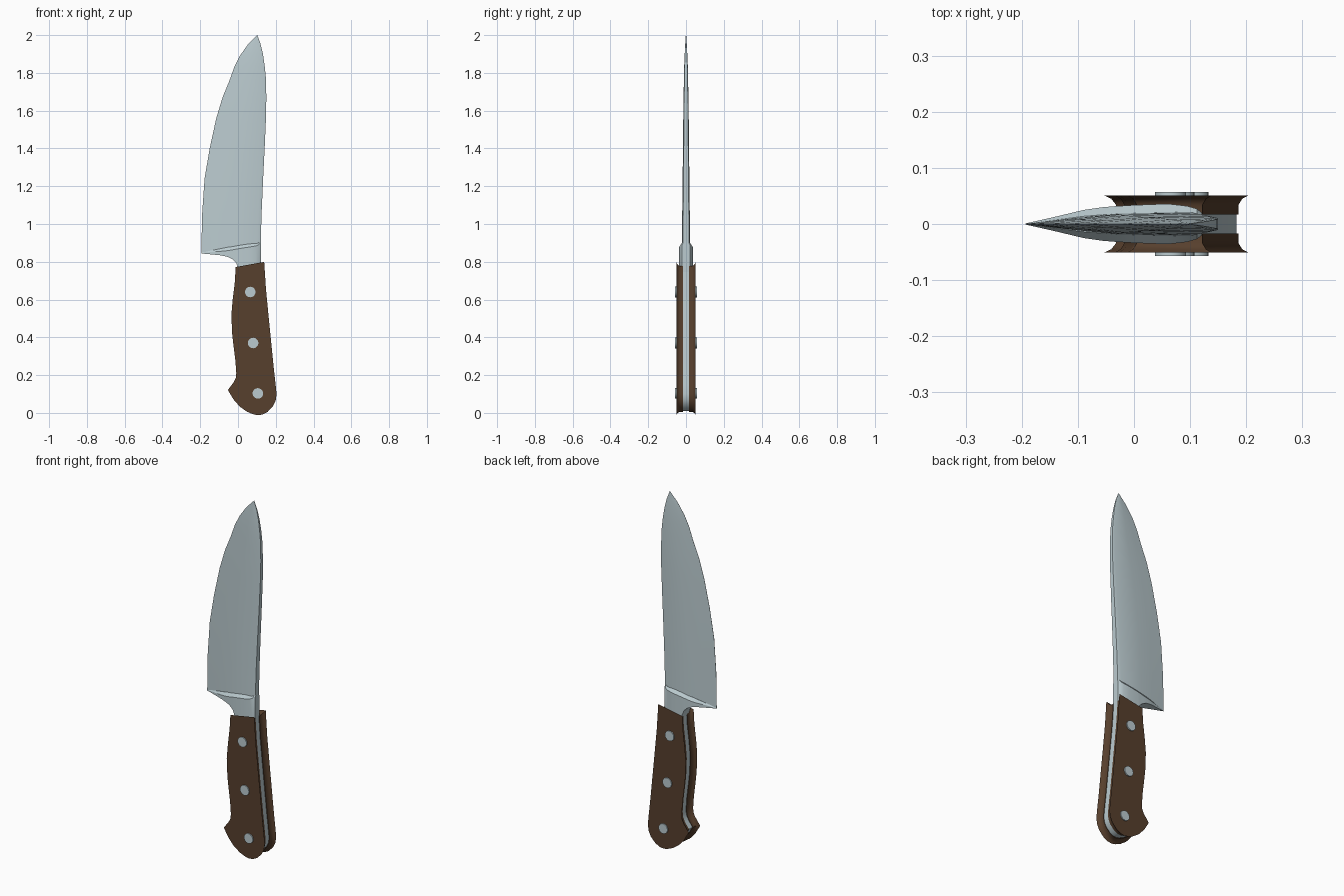
import bpy, bmesh, math
from mathutils import Vector

if "Cube" in bpy.data.objects:
    bpy.data.objects.remove(bpy.data.objects["Cube"])


def material(name, rgb):
    m = bpy.data.materials.new(name)
    m.diffuse_color = (*rgb, 1)
    m.use_nodes = True
    m.node_tree.nodes["Principled BSDF"].inputs["Base Color"].default_value = m.diffuse_color
    return m


STEEL = material("blade steel", (0.50, 0.60, 0.63))
WOOD = material("dark brown wood", (0.095, 0.050, 0.026))


def loft(name, rings, mat, angle=30):
    """Bridge closed rings of points and cap both ends."""
    bm = bmesh.new()
    vs = [[bm.verts.new(p) for p in r] for r in rings]
    n = len(vs[0])
    for a, b in zip(vs, vs[1:]):
        for i in range(n):
            j = (i + 1) % n
            bm.faces.new((a[i], a[j], b[j], b[i]))
    bm.faces.new(vs[0])
    bm.faces.new(vs[-1])
    bmesh.ops.recalc_face_normals(bm, faces=bm.faces)
    me = bpy.data.meshes.new(name)
    bm.to_mesh(me)
    bm.free()
    me.materials.append(mat)
    ob = bpy.data.objects.new(name, me)
    bpy.context.collection.objects.link(ob)
    bpy.context.view_layer.objects.active = ob
    ob.select_set(True)
    bpy.ops.object.shade_smooth_by_angle(angle=math.radians(angle))
    ob.select_set(False)
    return ob


def offset(pts, d):
    """Mitred inward offset of a clockwise outline."""
    out = []
    for i, p in enumerate(pts):
        p = Vector(p)
        a = (p - Vector(pts[i - 1])).normalized()
        b = (Vector(pts[(i + 1) % len(pts)]) - p).normalized()
        na, nb = Vector((a.y, -a.x)), Vector((b.y, -b.x))
        m = (na + nb).normalized()
        out.append(p + m * d / max(m.dot(na), 0.6))
    return out


# blade: rows of edge x, edge z, spine x, spine z, half thickness
rows = [(-.193, .845, .120, .870, .022), (-.192, .95, .122, .96, .021),
        (-.190, 1.05, .125, 1.06, .020), (-.177, 1.24, .133, 1.24, .018),
        (-.150, 1.40, .141, 1.40, .016), (-.115, 1.56, .148, 1.56, .0145),
        (-.082, 1.67, .150, 1.67, .013), (-.045, 1.76, .148, 1.77, .011),
        (-.020, 1.83, .141, 1.84, .0095), (.010, 1.89, .132, 1.90, .007),
        (.052, 1.95, .119, 1.955, .004), (.099, 1.999, .102, 2.0, .001)]
section = [(0, .03), (.25, .45), (.52, .85), (.94, 1), (1, .75)]
rings = []
for ex, ez, sx, sz, h in rows:
    side = [(ex + (sx - ex) * t, h * k, ez + (sz - ez) * t) for t, k in section]
    rings.append(side + [(x, -y, z) for x, y, z in reversed(side)])
loft("blade", rings, STEEL, 20)

# bolster: columns of x, bottom z, top z, half thickness
columns = [(-.193, .844, .848, .001), (-.14, .839, .860, .013), (-.09, .834, .870, .025),
           (-.055, .826, .877, .030), (-.03, .814, .881, .032), (-.01, .795, .885, .033),
           (.002, .765, .887, .034), (.008, .745, .888, .034), (.06, .745, .896, .036),
           (.095, .745, .902, .032), (.112, .745, .910, .027), (.121, .745, .910, .020)]
rings = []
for x, zb, zt, h in columns:
    zm = zt - min(.018, (zt - zb) * .4)
    side = [(x, h, zb), (x, h, zm), (x, h * .55, zt)]
    rings.append(side + [(x, -y, z) for x, y, z in reversed(side)])
loft("bolster", rings, STEEL)

# handle outline (x, z), clockwise
outline = [(.005, .757), (.122, .778), (.130, .655), (.143, .52), (.156, .39), (.172, .23),
           (.181, .15), (.186, .10), (.182, .07), (.170, .045), (.146, .02), (.125, .009),
           (.105, .006), (.083, .011), (.057, .022), (.022, .046), (-.010, .083),
           (-.032, .12), (-.006, .155), (.006, .18), (.009, .21), (.004, .28),
           (-.005, .35), (-.013, .42), (-.017, .52), (-.010, .60), (.001, .69)]


def layer(d, y):
    return [(p.x, y, p.y) for p in offset(outline, -d)]


# full tang between the two wooden scales
loft("tang", [layer(-.003, -.019), layer(-.003, .019)], STEEL)
for s, side in ((-1, "front"), (1, "back")):
    loft(side + "_scale", [layer(0, s * .017), layer(0, s * .034),
                           layer(.007, s * .045), layer(.018, s * .051)], WOOD, 35)

# rivets through the handle
for i, (x, z) in enumerate([(.065, .64), (.08, .37), (.105, .103)]):
    rings = [[(x + .028 * math.cos(a), y, z + .028 * math.sin(a))
              for a in (k * math.tau / 20 for k in range(20))] for y in (-.057, .057)]
    loft(f"rivet_{i + 1}", rings, STEEL)
